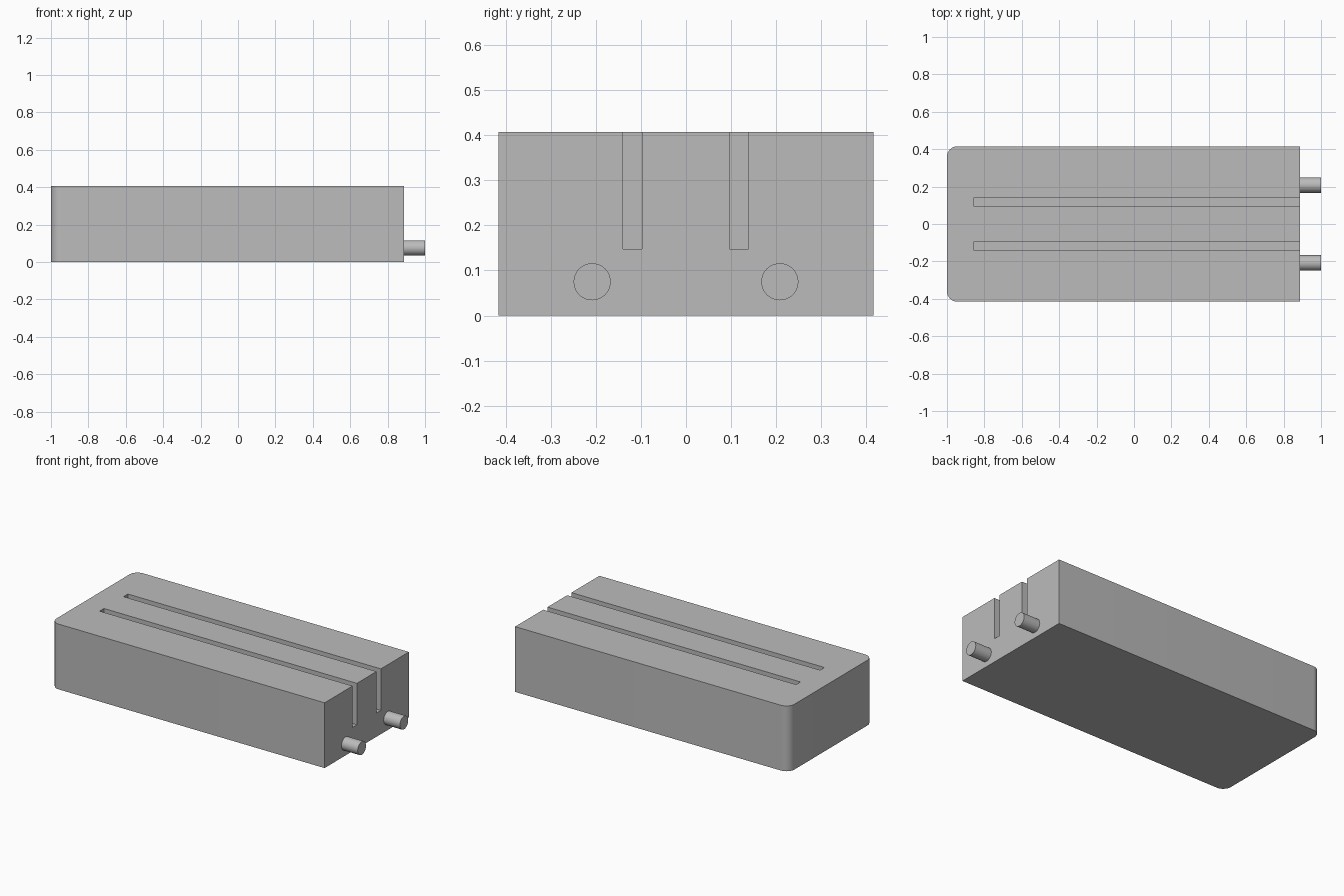
import bpy, bmesh, math

cube = bpy.data.objects.get("Cube")
if cube:
    bpy.data.objects.remove(cube, do_unlink=True)

LEFT_END, BODY_END, PIN_END = -1.0, 0.888, 1.0
HALF_WIDTH, HEIGHT, CORNER = 0.415, 0.407, 0.055

grey = bpy.data.materials.new("plain grey")
grey.use_nodes = True
colour = (0.5, 0.5, 0.5, 1)
grey.diffuse_color = colour
grey.node_tree.nodes["Principled BSDF"].inputs["Base Color"].default_value = colour


def make_object(name, bm):
    mesh = bpy.data.meshes.new(name)
    bmesh.ops.recalc_face_normals(bm, faces=bm.faces)
    bm.to_mesh(mesh)
    bm.free()
    mesh.materials.append(grey)
    obj = bpy.data.objects.new(name, mesh)
    bpy.context.collection.objects.link(obj)
    return obj


def box(bm, low, high):
    verts = bmesh.ops.create_cube(bm, size=1)["verts"]
    for v in verts:
        for i in range(3):
            v.co[i] = low[i] if v.co[i] < 0 else high[i]


def smooth(obj):
    bpy.ops.object.select_all(action="DESELECT")
    obj.select_set(True)
    bpy.context.view_layer.objects.active = obj
    bpy.ops.object.shade_smooth_by_angle(angle=math.radians(30))


# Block with two rounded upright corners
bm = bmesh.new()
box(bm, (LEFT_END, -HALF_WIDTH, 0), (BODY_END, HALF_WIDTH, HEIGHT))
corners = [e for e in bm.edges if all(v.co.x < 0 for v in e.verts)
           and abs(e.verts[0].co.z - e.verts[1].co.z) > 0.1]
bmesh.ops.bevel(bm, geom=corners, offset=CORNER, segments=8, profile=0.5, affect="EDGES")
body = make_object("block_body", bm)

# Two long slots, open at the top and at the pin end
bm = bmesh.new()
for inner, outer in ((-0.14, -0.097), (0.096, 0.139)):
    box(bm, (-0.857, inner, 0.148), (BODY_END + 0.1, outer, HEIGHT + 0.1))
cutter = make_object("slot_cutter", bm)
cutter.hide_render = True
cut = body.modifiers.new("slots", "BOOLEAN")
cut.operation = "DIFFERENCE"
cut.solver = "EXACT"
cut.object = cutter
bpy.context.view_layer.objects.active = body
bpy.ops.object.modifier_apply(modifier=cut.name)
bpy.data.objects.remove(cutter, do_unlink=True)
smooth(body)

# Round pins
for name, y in (("front_pin", -0.208), ("back_pin", 0.208)):
    bpy.ops.mesh.primitive_cylinder_add(
        vertices=48, radius=0.041, depth=PIN_END - BODY_END,
        location=((PIN_END + BODY_END) / 2, y, 0.075), rotation=(0, math.pi / 2, 0))
    pin = bpy.context.object
    pin.name = name
    pin.data.materials.append(grey)
    smooth(pin)
